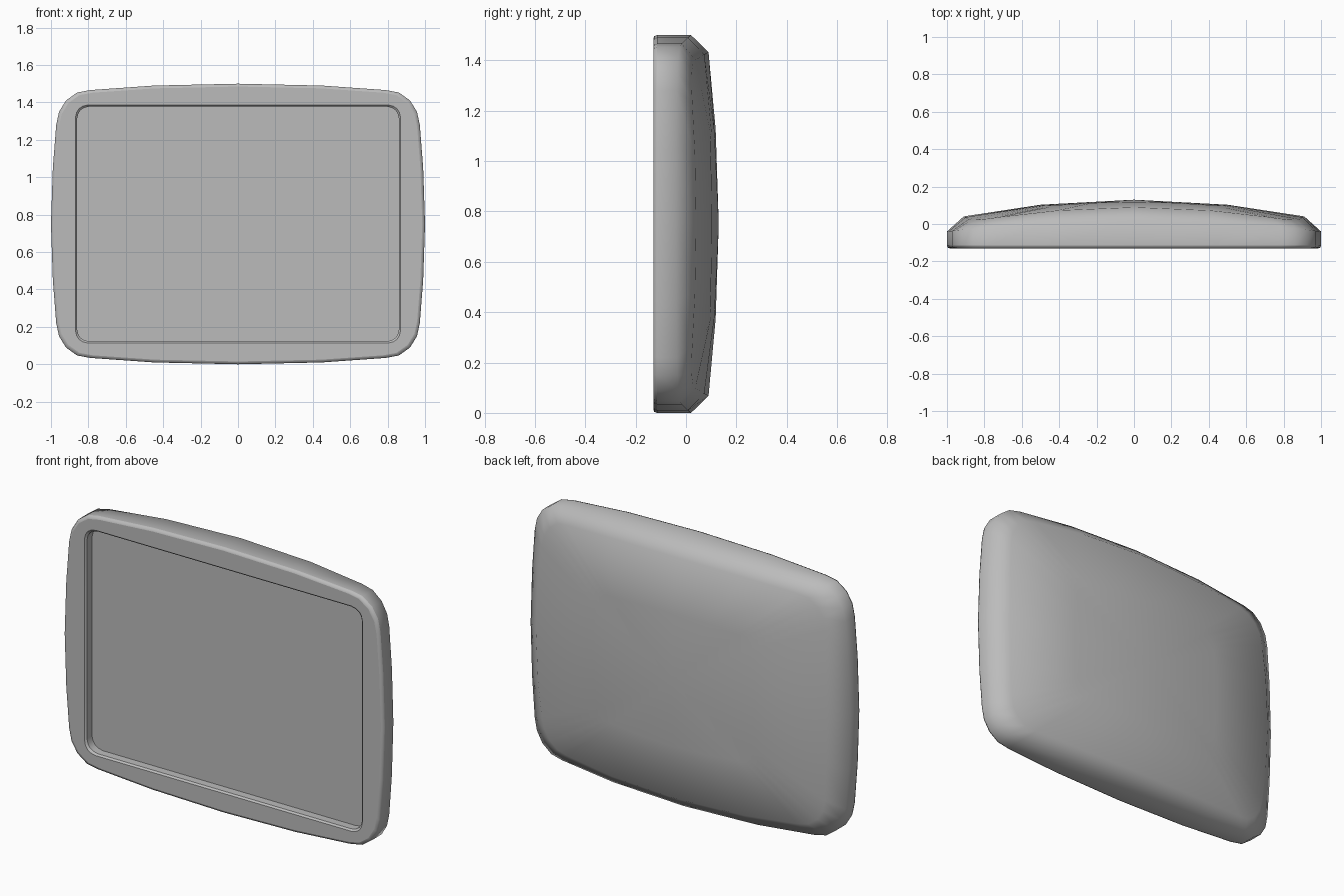
import bpy, bmesh

cube = bpy.data.objects.get("Cube")
if cube:
    bpy.data.objects.remove(cube, do_unlink=True)

CENTRE_Z = 0.75

grey = bpy.data.materials.new("plain_grey")
grey.use_nodes = True
colour = (0.5, 0.5, 0.5, 1)
grey.diffuse_color = colour
grey.node_tree.nodes["Principled BSDF"].inputs["Base Color"].default_value = colour

# One quarter of each outline, from top middle to right middle
OUTER = [(0, .75), (.45, .74), (.79, .716), (.86, .703), (.92, .66),
         (.957, .60), (.972, .53), (.99, .30), (1, 0)]
INNER = [(0, .637), (.45, .637), (.80, .637), (.83, .63), (.85, .617),
         (.863, .597), (.87, .567), (.87, .30), (.87, 0)]


def full_loop(quarter):
    """Mirror a quarter outline into a closed loop."""
    half = quarter + [(x, -z) for x, z in reversed(quarter[:-1])]
    return half + [(-x, z) for x, z in reversed(half[1:-1])]


def ring(bm, loop, depth, inset=0.0, scale=1.0):
    """Add one closed ring of vertices; depth is y, or a function giving y."""
    verts = []
    for x, z in loop:
        x = x * scale * (1 - inset)
        z = z * scale * (1 - inset / 0.75)
        y = depth(x, z) if callable(depth) else depth
        verts.append(bm.verts.new((x, y, z + CENTRE_Z)))
    return verts


def bridge(bm, a, b):
    for i in range(len(a)):
        j = (i + 1) % len(a)
        bm.faces.new((a[i], a[j], b[j], b[i]))


def sharpen(bm, verts):
    for i, v in enumerate(verts):
        edge = bm.edges.get((v, verts[(i + 1) % len(verts)]))
        if edge:
            edge.smooth = False


def finish(bm, name):
    mesh = bpy.data.meshes.new(name)
    for face in bm.faces:
        face.smooth = True
    bm.to_mesh(mesh)
    bm.free()
    mesh.materials.append(grey)
    obj = bpy.data.objects.new(name, mesh)
    bpy.context.scene.collection.objects.link(obj)


def dome(x, z):
    return 0.13 - 0.108 * x * x - 0.087 * z * z


def rim(x, z):
    return 0.02 - 0.06 * x * x


outer, inner = full_loop(OUTER), full_loop(INNER)

# Casing: recess wall, bezel, side wall, rounded back edge and domed back
bm = bmesh.new()
rings = [
    ring(bm, inner, -0.075, 0.01),
    ring(bm, inner, -0.12, 0.01),
    ring(bm, inner, -0.13),
    ring(bm, outer, -0.13, 0.015),
    ring(bm, outer, -0.126, 0.004),
    ring(bm, outer, -0.115),
    ring(bm, outer, rim),
    ring(bm, outer, dome, scale=0.91),
    ring(bm, outer, dome, scale=0.5),
]
for a, b in zip(rings, rings[1:]):
    bridge(bm, a, b)
tip = bm.verts.new((0, dome(0, 0), CENTRE_Z))
last = rings[-1]
for i in range(len(last)):
    bm.faces.new((last[i], last[(i + 1) % len(last)], tip))
for r in rings[1:4] + [rings[5]]:
    sharpen(bm, r)
bmesh.ops.recalc_face_normals(bm, faces=bm.faces[:])
finish(bm, "casing")

# Flat screen at the bottom of the recess
bm = bmesh.new()
face = bm.faces.new(ring(bm, inner, -0.075, 0.01))
face.normal_update()
if face.normal.y > 0:
    face.normal_flip()
finish(bm, "screen")
